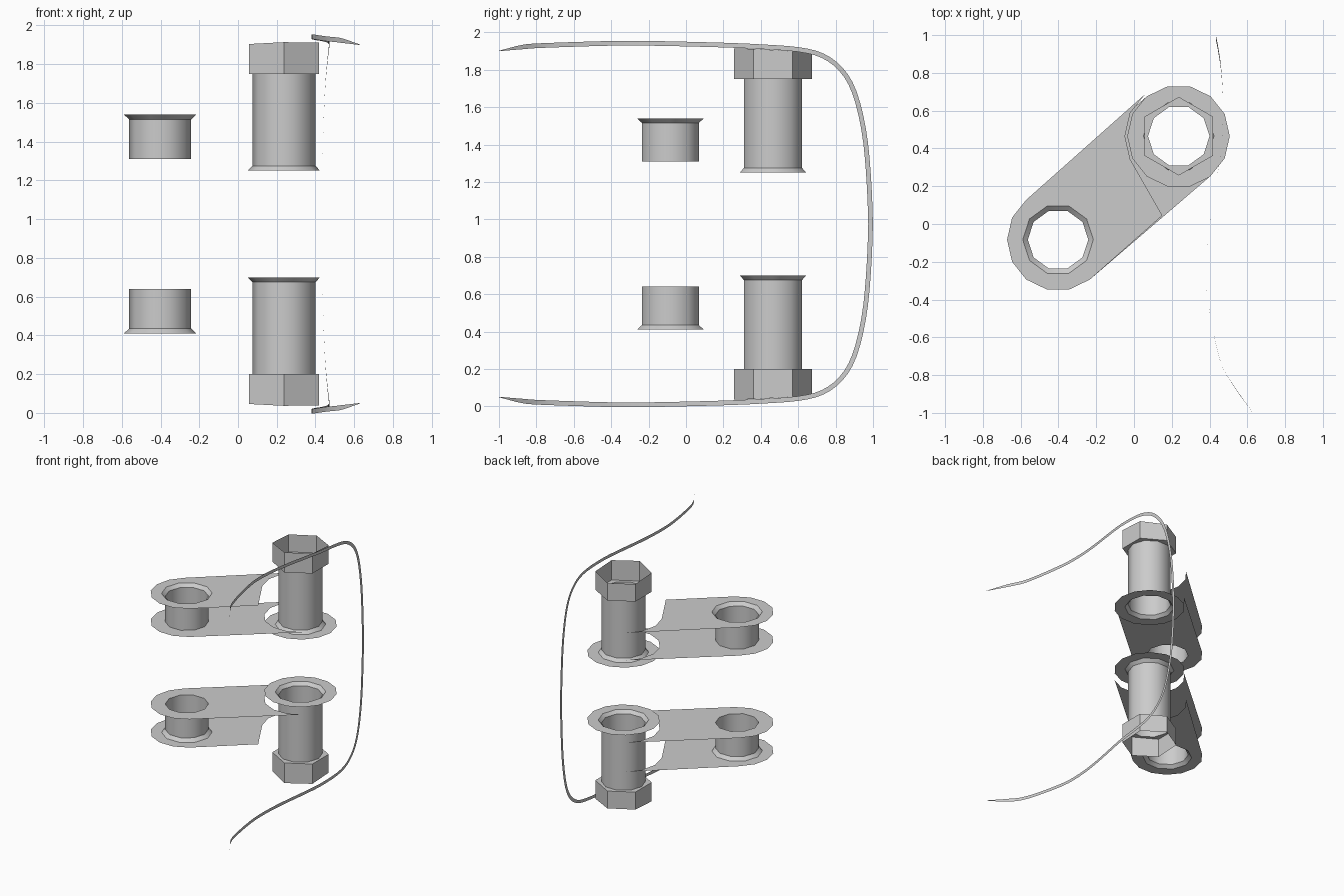
import bpy, bmesh, math
from mathutils import Vector

if "Cube" in bpy.data.objects:
    bpy.data.objects.remove(bpy.data.objects["Cube"])

grey = bpy.data.materials.new("plain_grey")
grey.use_nodes = True
colour = (0.6, 0.6, 0.6, 1)
grey.diffuse_color = colour
grey.node_tree.nodes["Principled BSDF"].inputs["Base Color"].default_value = colour

MID = 0.975                      # height of the mirror plane
SMALL = Vector((-0.402, -0.083))  # small tube axis
BIG = Vector((0.237, 0.465))      # large tube axis
TUBE_R, LIP_R, RIM_R = 0.16, 0.187, 0.27
SIDES, RIM_SIDES = 10, 14
STEP = math.tau / RIM_SIDES


def circle(centre, r, sides, start=0.0):
    return [(centre.x + r * math.cos(start + math.tau * i / sides),
             centre.y + r * math.sin(start + math.tau * i / sides)) for i in range(sides)]


def rim_arc(centre, r, first, last):
    """Points on the rim polygon, counted in steps of its corners."""
    way = 1 if last > first else -1
    return [(centre.x + r * math.cos(i * STEP), centre.y + r * math.sin(i * STEP))
            for i in range(first, last + way, way)]


def add_object(name, bm, smooth=False):
    """Make the upper part and its mirrored lower twin."""
    mesh = bpy.data.meshes.new(name)
    bm.to_mesh(mesh)
    mesh.materials.append(grey)
    twin = bm.copy()
    for v in twin.verts:
        v.co.z = 2 * MID - v.co.z
    bmesh.ops.reverse_faces(twin, faces=twin.faces[:])
    low = bpy.data.meshes.new("lower_" + name)
    twin.to_mesh(low)
    low.materials.append(grey)
    bm.free()
    twin.free()
    for prefix, data in (("upper_", mesh), ("lower_", low)):
        ob = bpy.data.objects.new(prefix + name, data)
        bpy.context.collection.objects.link(ob)
        if smooth:
            bpy.ops.object.select_all(action='DESELECT')
            ob.select_set(True)
            bpy.context.view_layer.objects.active = ob
            bpy.ops.object.shade_smooth_by_angle(angle=math.radians(40))


def plate(name, z, outline, hole):
    """Flat sheet with one hole."""
    bm = bmesh.new()
    for loop in (outline, hole):
        vs = [bm.verts.new((x, y, z)) for x, y in loop]
        for a, b in zip(vs, vs[1:] + vs[:1]):
            bm.edges.new((a, b))
    bmesh.ops.triangle_fill(bm, edges=bm.edges[:], use_beauty=True, normal=(0, 0, 1))
    for f in bm.faces:
        f.normal_update()
        if f.normal.z < 0:
            f.normal_flip()
    add_object(name, bm)


def tube(name, centre, profile):
    """Open tube through (radius, height) pairs from bottom to top."""
    bm = bmesh.new()
    rings = [[bm.verts.new((x, y, z)) for x, y in circle(centre, r, SIDES)] for r, z in profile]
    for low, high in zip(rings, rings[1:]):
        for i in range(SIDES):
            j = (i + 1) % SIDES
            bm.faces.new((low[i], low[j], high[j], high[i]))
    add_object(name, bm, True)


# Tubes with flared lips
tube("small_tube", SMALL, [(TUBE_R, 1.31), (TUBE_R, 1.515), (LIP_R, 1.54)])
tube("large_tube", BIG, [(LIP_R, 1.25), (TUBE_R + 0.003, 1.275), (TUBE_R + 0.003, 1.75)])

# Link plates: round at the small tube, cut out around the large one
round_end = rim_arc(SMALL, RIM_R, 5, 12)
plate("inner_link_plate", 1.31, round_end + rim_arc(BIG, RIM_R, 12, 5),
      circle(SMALL, TUBE_R, SIDES))
plate("outer_link_plate", 1.54, round_end + [(0.15, 0.045)] + rim_arc(BIG, 0.285, 8, 5),
      circle(SMALL, LIP_R, SIDES))

# Washer around the flared lip of the large tube
plate("washer", 1.25, circle(BIG, RIM_R, RIM_SIDES), circle(BIG, LIP_R, SIDES))

# Open six-sided cup with a slightly slanted rim
HEX_R = 0.208
hexagon = circle(BIG, HEX_R, 6, math.pi / 2)
plate("hex_cup_floor", 1.75, hexagon, circle(BIG, TUBE_R + 0.003, SIDES))
bm = bmesh.new()
base = [bm.verts.new((x, y, 1.75)) for x, y in hexagon]
rim = [bm.verts.new((x, y, 1.902 + 0.02 * (x - BIG.x) - 0.055 * (y - BIG.y))) for x, y in hexagon]
for i in range(6):
    j = (i + 1) % 6
    bm.faces.new((base[i], base[j], rim[j], rim[i]))
add_object("hex_cup_wall", bm)

# Thin curved ribbon from the pointed tip back to the mid height
path = [Vector(p) for p in (
    (0.63, -1.0, 1.9), (0.53, -0.86, 1.923), (0.455, -0.72, 1.931), (0.39, -0.4, 1.941),
    (0.382, -0.2, 1.941), (0.4, 0, 1.937), (0.435, 0.22, 1.931), (0.462, 0.4, 1.923),
    (0.472, 0.6, 1.908), (0.468, 0.73, 1.875), (0.46, 0.83, 1.8), (0.45, 0.9, 1.68),
    (0.441, 0.95, 1.48), (0.436, 0.975, 1.25), (0.434, 0.987, MID))]


def spline(points, cuts):
    """Smooth curve through the points."""
    ends = [2 * points[0] - points[1]] + points + [points[-1] + Vector((0, 0, points[-1].z - points[-2].z))]
    out = []
    for a, b, c, d in zip(ends, ends[1:], ends[2:], ends[3:]):
        for k in range(cuts):
            t = k / cuts
            out.append(0.5 * (2 * b + (c - a) * t + (2 * a - 5 * b + 4 * c - d) * t * t
                              + (3 * b - a - 3 * c + d) * t ** 3))
    return out + [points[-1]]


line = spline(path, 3)
bm = bmesh.new()
pairs = []
for i, p in enumerate(line):
    along = line[min(i + 1, len(line) - 1)] - line[max(i - 1, 0)]
    side = Vector((0, -along.z, along.y)).normalized()
    half = 0.0125 * min(1, 0.1 + i / 3)
    pairs.append((bm.verts.new(p + side * half), bm.verts.new(p - side * half)))
for (a, b), (c, d) in zip(pairs, pairs[1:]):
    bm.faces.new((a, b, d, c))
add_object("curved_ribbon", bm, True)
